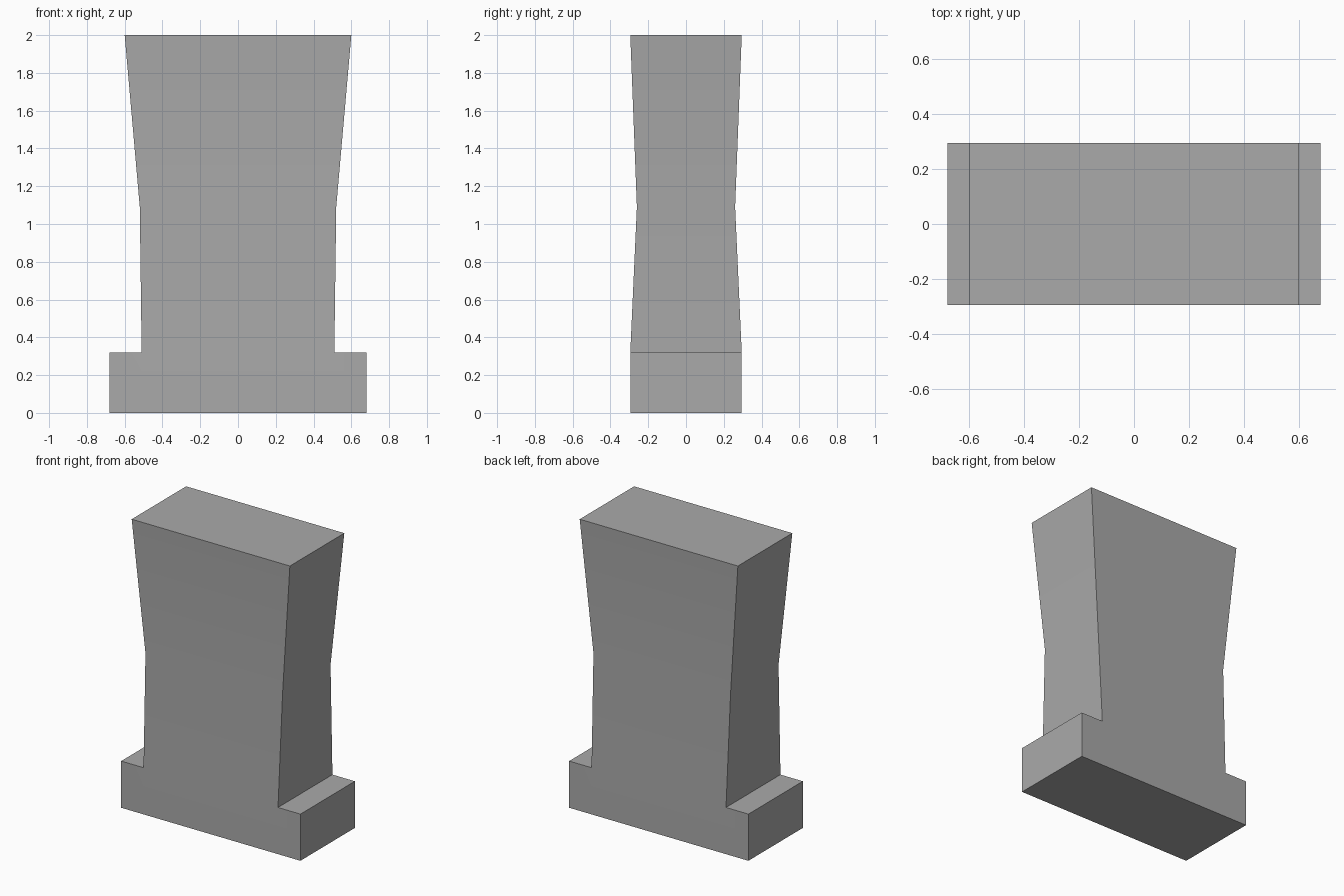
import bpy
import bmesh
import math

default = bpy.data.objects.get("Cube")
if default:
    bpy.data.objects.remove(default, do_unlink=True)

DEPTH = 0.295            # half depth of foot, pillar base and top
FOOT_X, FOOT_Z = 0.68, 0.32
STEM_X = 0.51            # half width of the pillar where it meets the foot

# Single grey material
grey = bpy.data.materials.new("plain grey")
grey.use_nodes = True
colour = (0.4, 0.4, 0.4, 1)
grey.diffuse_color = colour
grey.node_tree.nodes["Principled BSDF"].inputs["Base Color"].default_value = colour

bm = bmesh.new()


def all_geometry():
    return bm.verts[:] + bm.edges[:] + bm.faces[:]


def raise_section(face, half_x, half_y, z):
    """Extrude a top face to a rectangle of the given size and height."""
    new = bmesh.ops.extrude_discrete_faces(bm, faces=[face])["faces"][0]
    for v in new.verts:
        v.co = (math.copysign(half_x, v.co.x), math.copysign(half_y, v.co.y), z)
    return new


# Foot block, cut where the pillar rises from it
bmesh.ops.create_cube(bm, size=2)
for v in bm.verts:
    v.co = (v.co.x * FOOT_X, v.co.y * DEPTH, (v.co.z + 1) / 2 * FOOT_Z)
for x in (-STEM_X, STEM_X):
    bmesh.ops.bisect_plane(bm, geom=all_geometry(), plane_co=(x, 0, 0), plane_no=(1, 0, 0))

# Pillar: narrows to the waist, then flares to the top
top = next(f for f in bm.faces
           if f.normal.z > 0.9 and abs(f.calc_center_median().x) < 0.1)
for half_x, half_y, z in ((0.52, 0.26, 1.09), (0.60, DEPTH, 2.0)):
    top = raise_section(top, half_x, half_y, z)

bmesh.ops.recalc_face_normals(bm, faces=bm.faces[:])
mesh = bpy.data.meshes.new("pillar_with_foot")
bm.to_mesh(mesh)
bm.free()
mesh.materials.append(grey)

pillar = bpy.data.objects.new("pillar_with_foot", mesh)
bpy.context.collection.objects.link(pillar)
bpy.context.view_layer.objects.active = pillar
pillar.select_set(True)
bpy.ops.object.shade_smooth_by_angle(angle=math.radians(30))
